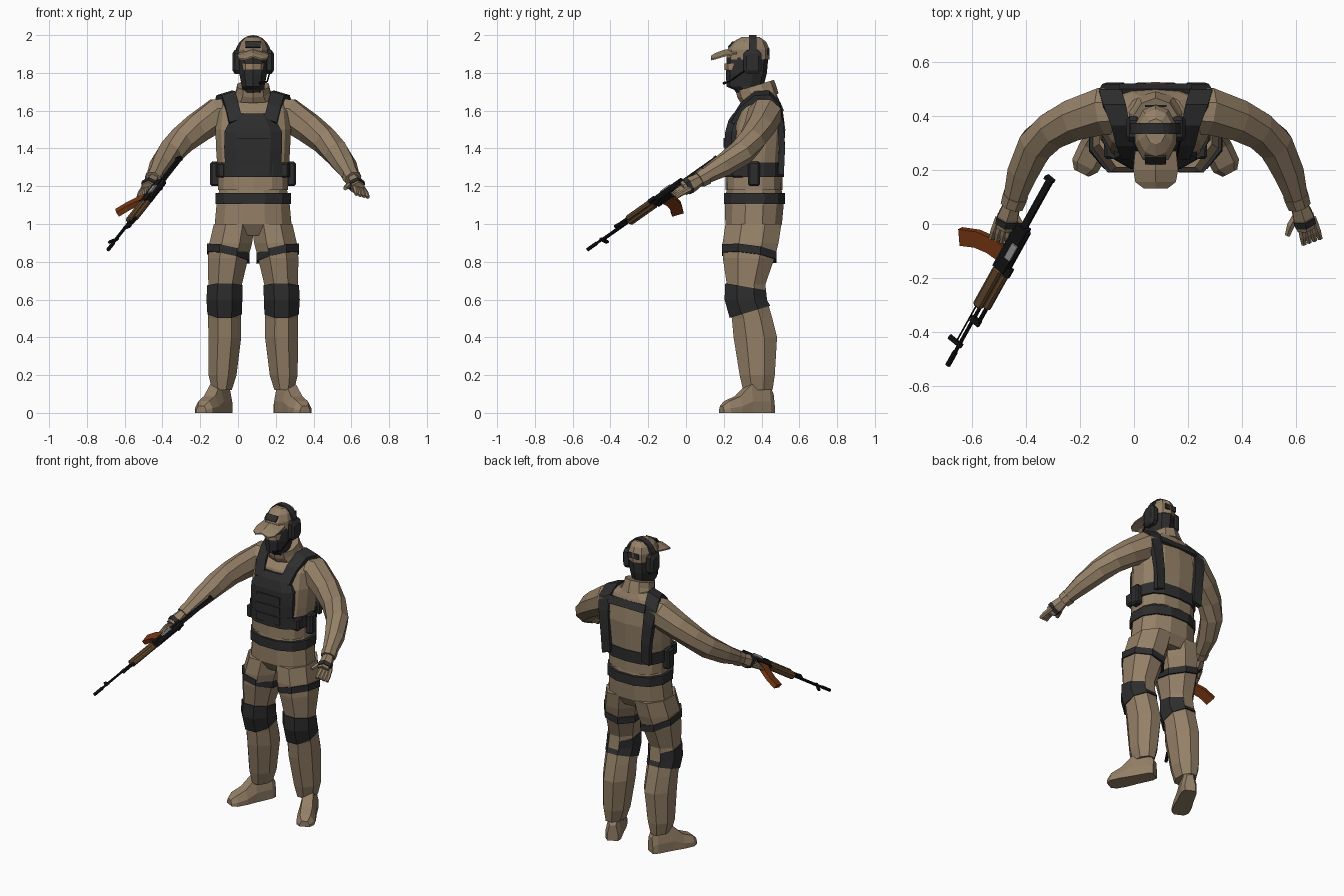
import bpy, bmesh
from math import sin, cos, pi, copysign
from mathutils import Vector, Matrix

cube = bpy.data.objects.get("Cube")
if cube:
    bpy.data.objects.remove(cube)


def material(name, colour):
    m = bpy.data.materials.new(name)
    m.use_nodes = True
    m.diffuse_color = (*colour, 1)
    shader = m.node_tree.nodes["Principled BSDF"]
    shader.inputs["Base Color"].default_value = (*colour, 1)
    shader.inputs["Roughness"].default_value = 0.9
    return m


KHAKI = material("khaki cloth", (.295, .215, .135))
DARK = material("dark gear", (.026, .026, .027))
SKIN = material("skin", (.33, .225, .135))
BLACK = material("black metal", (.007, .007, .008))
GREY = material("grey metal", (.33, .33, .33))
WOOD = material("brown wood", (.13, .068, .028))
ORANGE = material("orange brown magazine", (.2, .04, .007))

# The body stands beside the origin, since the rifle reaches far to one side
BODY = Matrix.Translation((.08, 0, 0))
MIRRORED = BODY @ Matrix.Diagonal((-1, 1, 1, 1))
SIDES = (("left_", BODY), ("right_", MIRRORED))


def skin(name, rings, mat, M=BODY, bevel=0):
    """Bridge rings of points into a closed flat-shaded solid."""
    bm = bmesh.new()
    rows = [[bm.verts.new(M @ Vector(p)) for p in ring] for ring in rings]
    n = len(rows[0])
    for a, b in zip(rows, rows[1:]):
        for i in range(n):
            j = (i + 1) % n
            bm.faces.new((a[i], a[j], b[j], b[i]))
    bm.faces.new(rows[0])
    bm.faces.new(rows[-1])
    bmesh.ops.recalc_face_normals(bm, faces=bm.faces)
    mesh = bpy.data.meshes.new(name)
    bm.to_mesh(mesh)
    bm.free()
    mesh.materials.append(mat)
    ob = bpy.data.objects.new(name, mesh)
    bpy.context.collection.objects.link(ob)
    if bevel:
        mod = ob.modifiers.new("bevel", "BEVEL")
        mod.width, mod.segments = bevel, 1


def loft(name, rows, mat, M=BODY, n=10, e=1):
    """Stack rings (x, y, z, half width, half depth, x tilt, y tilt); e < 1 squares them."""
    k = 1 / cos(pi / n) ** e
    rings = []
    for x, y, z, rx, ry, *tilt in rows:
        tx, ty = tilt or (0, 0)
        ring = []
        for i in range(n):
            a = (i + .5) * 2 * pi / n
            c, s = cos(a), sin(a)
            dx = k * rx * copysign(abs(c) ** e, c)
            dy = k * ry * copysign(abs(s) ** e, s)
            ring.append((x + dx, y + dy, z + tx * dx + ty * dy))
        rings.append(ring)
    skin(name, rings, mat, M)


def limb(name, path, mat, M=BODY, n=8):
    """Tube along points (x, y, z, radius)."""
    pts = [Vector(p[:3]) for p in path]
    rings = []
    for i, p in enumerate(pts):
        t = pts[min(i + 1, len(pts) - 1)] - pts[max(i - 1, 0)]
        q = t.to_track_quat('Z', 'Y')
        r = path[i][3]
        rings.append([p + q @ Vector((r * cos(a), r * sin(a), 0))
                      for a in [(j + .5) * 2 * pi / n for j in range(n)]])
    skin(name, rings, mat, M)


def box(name, centre, size, mat, M=BODY, lean=0, bevel=0):
    x, y, z = (v / 2 for v in size)
    R = M @ Matrix.Translation(centre) @ Matrix.Rotation(lean, 4, 'X')
    rings = [[(-x, -y, h), (x, -y, h), (x, y, h), (-x, y, h)] for h in (-z, z)]
    skin(name, rings, mat, R, bevel)


# Trousers, shirt and collar
loft("trouser_seat", [(0, .36, .94, .12, .115), (0, .358, 1, .203, .15),
                      (0, .362, 1.1, .194, .155), (0, .36, 1.19, .178, .145)], KHAKI, n=12, e=.9)
loft("shirt", [(0, .36, 1.18, .185, .148), (0, .36, 1.25, .185, .147),
               (0, .37, 1.38, .195, .145), (0, .38, 1.5, .2, .143),
               (0, .39, 1.6, .19, .12), (0, .41, 1.66, .155, .08),
               (0, .41, 1.695, .1, .065)], KHAKI, n=14, e=.75)
loft("collar", [(0, .39, 1.665, .11, .095, 0, .25), (0, .375, 1.7, .09, .098, 0, .3),
                (0, .365, 1.733, .084, .096, 0, .3)], KHAKI)
loft("belt", [(0, .362, z, .2, .162) for z in (1.105, 1.165)], DARK, n=12, e=.85)

# Legs, boots, knee pads and thigh straps
LEG = [(.165, .38, .12, .052, .078), (.162, .377, .2, .074, .093), (.15, .367, .4, .087, .115),
       (.151, .35, .5, .087, .107), (.152, .322, .6, .088, .107), (.148, .318, .68, .089, .102),
       (.133, .332, .82, .107, .137), (.118, .342, .9, .113, .148), (.1, .357, 1, .108, .148)]
HEEL, TOE = Vector((.138, .455, 0)), Vector((.275, .188, 0))
BOOT = [(0, .033, .1), (.1, .046, .15), (.46, .05, .15), (.68, .056, .088),
        (.9, .053, .062), (1, .03, .036)]
for side, M in SIDES:
    loft(side + "trouser_leg", LEG, KHAKI, M, n=8)
    across = (TOE - HEEL).cross(Vector((0, 0, 1))).normalized()
    skin(side + "boot", [[HEEL.lerp(TOE, t) + across * w * u + Vector((0, 0, h * v))
                          for u, v in ((-1, 0), (1, 0), (1, .4), (.6, 1), (-.6, 1), (-1, .4))]
                         for t, w, h in BOOT], KHAKI, M)
    loft(side + "knee_pad", [(.151, .338, .535, .091, .107, 0, .3), (.152, .316, .6, .095, .112),
                             (.149, .315, .668, .094, .107, 0, -.17)], DARK, M, n=8)
    loft(side + "thigh_strap", [(.131, .335, z, .113, .144, .22, -.13) for z in (.822, .864)],
         DARK, M, n=8)

# Arms and gloved hands
ARM = [(.1, .42, 1.58, .09), (.19, .418, 1.578, .094), (.295, .388, 1.507, .083),
       (.375, .35, 1.445, .075), (.44, .295, 1.378, .071), (.49, .195, 1.308, .061),
       (.525, .085, 1.245, .042)]
for side, M in SIDES:
    limb(side + "sleeve", ARM, KHAKI, M)
    limb(side + "cuff", [(.518, .105, 1.255, .05), (.53, .07, 1.235, .046)], KHAKI, M)
    limb(side + "glove_palm", [(.53, .075, 1.238, .034), (.545, .03, 1.21, .043),
                               (.555, -.015, 1.188, .038)], KHAKI, M, n=6)
    limb(side + "knuckle_guard", [(.547, .022, 1.208, .046), (.553, 0, 1.196, .044)], DARK, M, n=6)
    limb(side + "thumb", [(.525, .035, 1.21, .018), (.5, -.005, 1.2, .016),
                          (.487, -.042, 1.188, .011)], KHAKI, M, n=6)
    for i in range(4):
        x, y, z = .536 + .015 * i, -.015 + .007 * i, 1.192 - .005 * i
        limb(f"{side}finger_{i + 1}", [(x, y + .015, z + .01, .015),
                                       (x + .008 + .003 * i, y - .03, z - .015, .014),
                                       (x + .012 + .005 * i, y - .06, z - .036, .01)], KHAKI, M, n=6)

# Vest: front plate, panels, waist band, shoulder straps, pouches
PLATE = [(1.25, .145, .205), (1.4, .153, .203), (1.49, .152, .208), (1.55, .12, .225),
         (1.585, .085, .25)]
skin("vest_front_plate", [[(-w, y + .035, z), (-w * .6, y, z), (w * .6, y, z), (w, y + .035, z),
                           (w, .31, z), (-w, .31, z)] for z, w, y in PLATE], DARK)
for i in range(3):
    box(f"vest_panel_{i + 1}", (0, .203, 1.3 + .065 * i), (.17, .01, .05), DARK)
loft("vest_waist_band", [(0, .36, z, .196, .157) for z in (1.25, 1.325)], DARK, n=14, e=.75)
box("vest_back_bar", (0, .493, 1.615), (.27, .035, .05), DARK, lean=.4)
STRAP = [(.092, .25, 1.54, .034), (.112, .3, 1.62, .034), (.13, .37, 1.677, .035),
         (.152, .435, 1.68, .042), (.168, .482, 1.63, .042), (.163, .502, 1.54, .034),
         (.148, .508, 1.4, .03), (.142, .502, 1.27, .03)]
for side, M in SIDES:
    rings = []
    for i, (x, y, z, w) in enumerate(STRAP):
        a, b = STRAP[max(i - 1, 0)], STRAP[min(i + 1, len(STRAP) - 1)]
        out = Vector((0, a[2] - b[2], b[1] - a[1])).normalized() * .016
        p = Vector((x, y, z))
        rings.append([p + Vector((u * w, 0, -.3 * u * w)) + out * v
                      for u, v in ((-1, -1), (1, -1), (1, 1), (-1, 1))])
    skin(side + "vest_strap", rings, DARK, M)
    box(side + "pouch", (.202, .36, 1.265), (.05, .065, .13), DARK, M, bevel=.01)
    box(side + "front_pouch", (.168, .275, 1.285), (.045, .07, .08), DARK, M, bevel=.01)

# Masked head, eye opening, cap
loft("masked_head", [(0, .35, 1.67, .06, .065), (0, .338, 1.71, .06, .078),
                     (0, .312, 1.728, .06, .093), (0, .32, 1.8, .074, .103),
                     (0, .325, 1.88, .075, .105), (0, .325, 1.95, .06, .08)], DARK)
loft("eye_opening", [(0, .309, z, .067, .101) for z in (1.815, 1.85)], SKIN)
loft("cap", [(0, .328, 1.872, .076, .108), (0, .331, 1.925, .077, .106),
             (0, .337, 1.965, .063, .083), (0, .342, 1.99, .035, .045)], KHAKI)
BRIM = [(.27, .076, 1.932), (.2, .083, 1.922), (.155, .075, 1.905), (.132, .045, 1.89)]
skin("cap_brim", [[(-w, y, z - .35 * w - .008), (0, y, z - .008), (w, y, z - .35 * w - .008),
                   (w, y, z - .35 * w), (0, y, z), (-w, y, z - .35 * w)] for y, w, z in BRIM], KHAKI)
box("cap_patch", (0, .237, 1.95), (.078, .009, .04), DARK, lean=-.7)
box("cap_back_gap", (0, .436, 1.913), (.08, .008, .034), DARK)

# Headset
band = []
for i in range(13):
    a = pi * i / 12
    band.append([(r * cos(a), y, 1.87 + (r + .028) * sin(a))
                 for r, y in ((.086, .333), (.102, .333), (.102, .373), (.086, .373))])
skin("headset_band", band, DARK)
for side, M in SIDES:
    skin(side + "ear_cup", [[(x, .352 + k * u, 1.858 + k * v) for u, v in
                             ((-.047, -.045), (-.03, -.064), (.03, -.064), (.047, -.045),
                              (.047, .045), (.03, .064), (-.03, .064), (-.047, .045))]
                            for x, k in ((.065, .9), (.075, 1), (.097, 1), (.11, .7))], DARK, M)
limb("microphone", [(.09, .31, 1.81, .004), (.075, .23, 1.755, .004), (.035, .2, 1.745, .008)],
     BLACK, n=6)

# Rifle, in its own frame: x along the barrel, z up
BUTT = Vector((-.305, .167, 1.35))
along = (Vector((-.687, -.52, .865)) - BUTT).normalized()
up = Vector((.74, -.61, .27))
up = (up - along * up.dot(along)).normalized()
GUN = Matrix.Translation(BUTT) @ Matrix((along, up.cross(along), up)).transposed().to_4x4()


def gun_box(name, x0, x1, z0, z1, width, mat, bevel=0):
    box(name, ((x0 + x1) / 2, 0, (z0 + z1) / 2), (x1 - x0, width, z1 - z0), mat, GUN, bevel=bevel)


def gun_tube(name, x0, x1, z, r, mat):
    limb(name, [(x0, 0, z, r), (x1, 0, z, r)], mat, GUN)


gun_box("rifle_stock", .008, .25, -.014, .01, .02, BLACK)
gun_box("rifle_butt_plate", 0, .014, -.024, .012, .024, BLACK)
gun_box("rifle_receiver", .24, .45, -.032, .02, .036, BLACK)
gun_tube("rifle_dust_cover", .25, .42, .016, .017, BLACK)
box("rifle_bolt", (.35, -.019, .008), (.07, .012, .026), GREY, GUN)
gun_box("rifle_rear_sight", .42, .46, .015, .042, .018, BLACK)
gun_box("rifle_handguard", .45, .64, -.028, .012, .042, WOOD, bevel=.008)
gun_tube("rifle_gas_cover", .46, .62, .024, .015, WOOD)
gun_tube("rifle_gas_tube", .6, .7, .024, .008, BLACK)
gun_tube("rifle_barrel", .6, .9, 0, .007, BLACK)
gun_tube("rifle_muzzle_brake", .86, .926, 0, .01, BLACK)
gun_box("rifle_gas_block", .685, .71, -.01, .032, .014, BLACK)
gun_box("rifle_front_sight", .815, .832, -.05, .012, .012, BLACK)
gun_tube("rifle_cleaning_rod", .62, .83, -.016, .003, BLACK)
skin("rifle_grip", [[(x + u, v, z) for u, v in ((-.017, -.012), (.017, -.012), (.017, .012), (-.017, .012))]
                    for x, z in ((.285, -.02), (.262, -.1))], BLACK, GUN)
gun_box("rifle_trigger_guard", .295, .365, -.052, -.046, .012, BLACK)
MAGAZINE = [(.39, -.02, 0), (.394, -.08, .12), (.412, -.14, .38), (.45, -.2, .6)]
skin("rifle_magazine", [[(x + u * cos(a), v, z + u * sin(a)) for u, v in
                         ((-.032, -.014), (.032, -.014), (.032, .014), (-.032, .014))]
                        for x, z, a in MAGAZINE], ORANGE, GUN)
